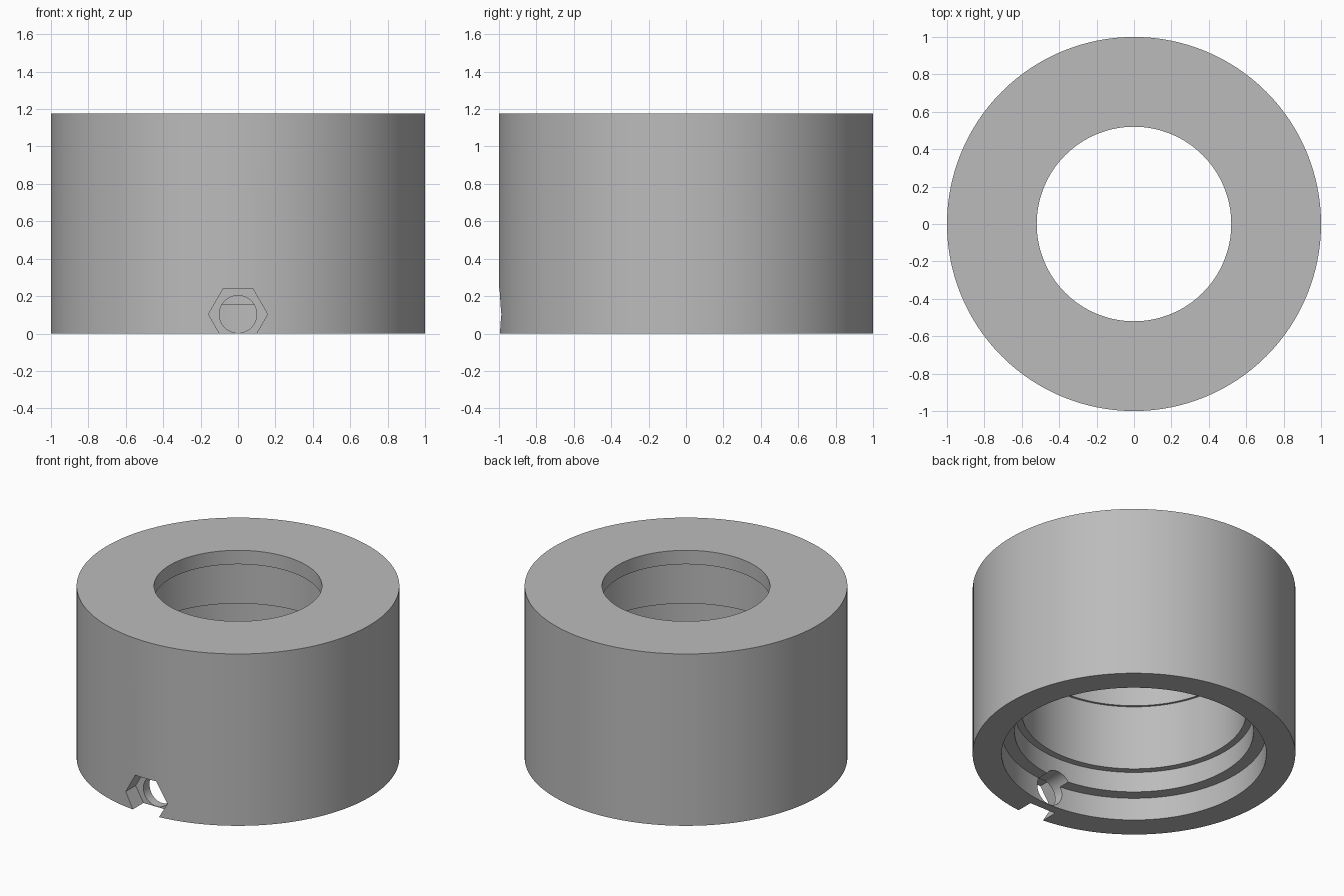
import bpy
import bmesh
from math import pi, radians
from mathutils import Matrix, Vector

cube = bpy.data.objects.get("Cube")
if cube:
    bpy.data.objects.remove(cube, do_unlink=True)

HEIGHT = 1.175
BORE_Z = 0.103

grey = bpy.data.materials.new("plain grey")
grey.use_nodes = True
colour = (0.5, 0.5, 0.5, 1)
grey.diffuse_color = colour
grey.node_tree.nodes["Principled BSDF"].inputs["Base Color"].default_value = colour


def make_object(name, bm):
    bmesh.ops.recalc_face_normals(bm, faces=bm.faces)
    mesh = bpy.data.meshes.new(name)
    bm.to_mesh(mesh)
    bm.free()
    mesh.materials.append(grey)
    obj = bpy.data.objects.new(name, mesh)
    bpy.context.collection.objects.link(obj)
    return obj


def lathe(name, profile, steps):
    """Spin a closed (radius, height) profile around z."""
    bm = bmesh.new()
    verts = [bm.verts.new((r, 0, z)) for r, z in profile]
    edges = [bm.edges.new((v, verts[i - 1])) for i, v in enumerate(verts)]
    bmesh.ops.spin(bm, geom=verts + edges, cent=(0, 0, 0), axis=(0, 0, 1),
                   angle=2 * pi, steps=steps, use_merge=True)
    bmesh.ops.remove_doubles(bm, verts=bm.verts, dist=0.0001)
    return make_object(name, bm)


def prism_along_y(name, radius, sides, y_start, y_end, turn):
    """Prism lying along y at the height of the screw bore."""
    bm = bmesh.new()
    place = (Matrix.Translation(Vector((0, (y_start + y_end) / 2, BORE_Z)))
             @ Matrix.Rotation(pi / 2, 4, "X") @ Matrix.Rotation(turn, 4, "Z"))
    bmesh.ops.create_cone(bm, cap_ends=True, segments=sides, radius1=radius,
                          radius2=radius, depth=y_end - y_start, matrix=place)
    # Start every prism with a corner on the x axis
    return make_object(name, bm)


# Collar with stepped inside and a thin lip around the top opening
collar = lathe("collar", [
    (1.0, 0), (1.0, HEIGHT), (0.52, HEIGHT), (0.52, 1.08), (0.68, 1.08),
    (0.68, 0.737), (0.695, 0.737), (0.695, 0.294), (0.74, 0.294),
    (0.74, 0.155), (0.82, 0.155), (0.82, 0)], 128)

# Hexagonal nut pocket and round screw bore through the front wall
cutters = [
    prism_along_y("nut_pocket_cutter", 0.158, 6, -1.2, -0.88, pi / 2),
    prism_along_y("screw_bore_cutter", 0.1, 48, -1.1, -0.4, 0),
]

bpy.ops.object.select_all(action="DESELECT")
collar.select_set(True)
bpy.context.view_layer.objects.active = collar
for cutter in cutters:
    cutter.hide_render = True
    cut = collar.modifiers.new(cutter.name, "BOOLEAN")
    cut.operation = "DIFFERENCE"
    cut.solver = "EXACT"
    cut.object = cutter
    bpy.ops.object.modifier_apply(modifier=cut.name)
    bpy.data.objects.remove(cutter, do_unlink=True)

bpy.ops.object.shade_smooth_by_angle(angle=radians(25))
